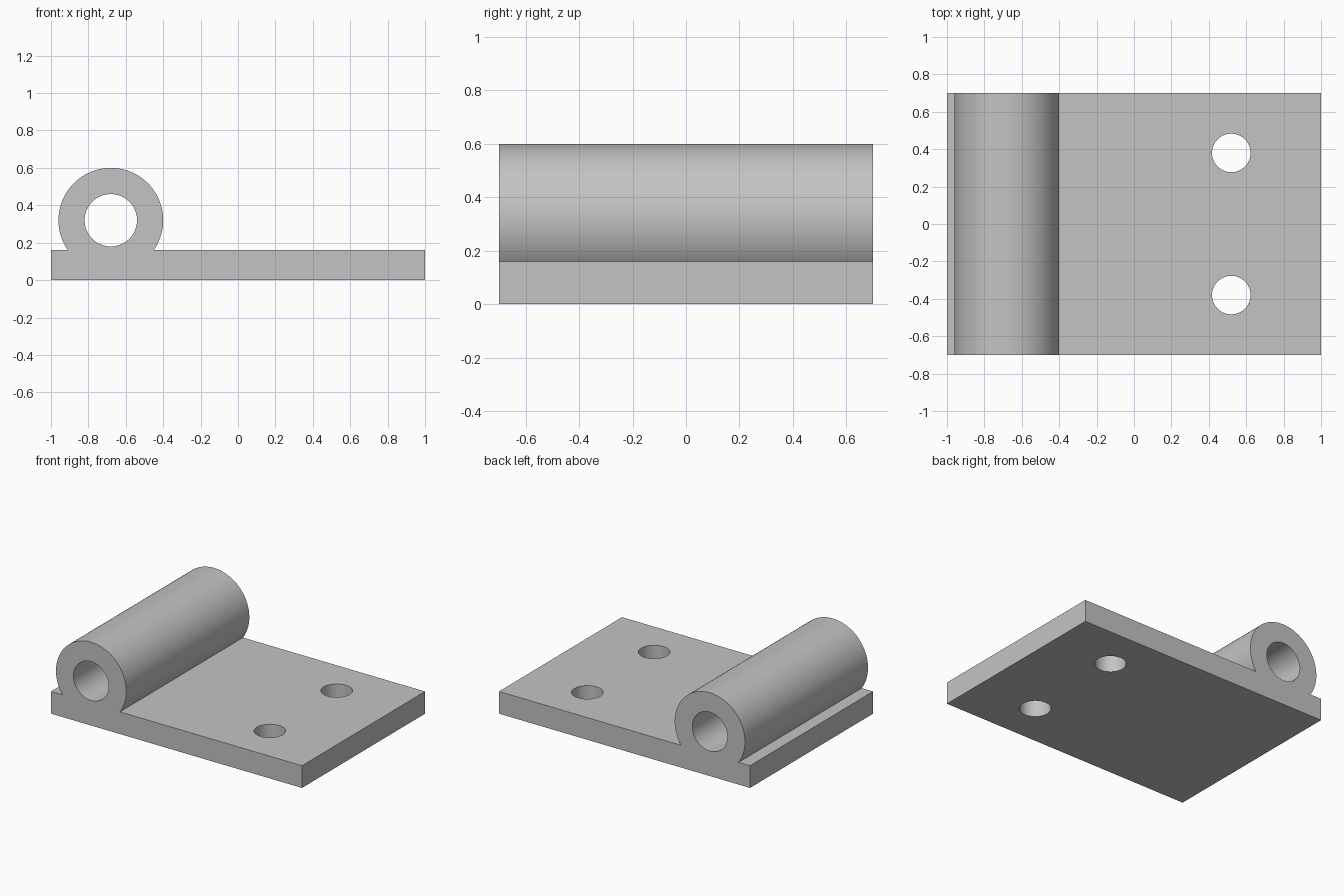
import bpy
import math

cube = bpy.data.objects.get("Cube")
if cube:
    bpy.data.objects.remove(cube, do_unlink=True)

LENGTH, DEPTH, THICK = 2.0, 1.4, 0.16
BARREL_X, BARREL_Z = -0.68, 0.32
BARREL_R, BORE_R = 0.28, 0.14
HOLE_X, HOLE_Y, HOLE_R = 0.52, 0.38, 0.103

steel = bpy.data.materials.new("grey_steel")
steel.use_nodes = True
colour = (0.55, 0.55, 0.55, 1.0)
steel.diffuse_color = colour
steel.node_tree.nodes["Principled BSDF"].inputs["Base Color"].default_value = colour


def cylinder(name, radius, depth, location, along_y=False):
    turn = (math.pi / 2, 0, 0) if along_y else (0, 0, 0)
    bpy.ops.mesh.primitive_cylinder_add(vertices=96, radius=radius, depth=depth,
                                        location=location, rotation=turn)
    obj = bpy.context.object
    obj.name = name
    obj.data.materials.append(steel)
    return obj


def combine(target, tool, operation):
    """Apply a boolean to the target and remove the tool."""
    bpy.context.view_layer.objects.active = target
    mod = target.modifiers.new(operation.lower(), "BOOLEAN")
    mod.object, mod.operation, mod.solver = tool, operation, "EXACT"
    bpy.ops.object.modifier_apply(modifier=mod.name)
    bpy.data.objects.remove(tool, do_unlink=True)


# Flat leaf
bpy.ops.mesh.primitive_cube_add(size=1, location=(0, 0, THICK / 2))
leaf = bpy.context.object
leaf.name = "hinge_leaf"
leaf.scale = (LENGTH, DEPTH, THICK)
bpy.ops.object.transform_apply(location=True, rotation=True, scale=True)
leaf.data.materials.append(steel)

# Barrel fused to the leaf, then bored through
axis = (BARREL_X, 0, BARREL_Z)
combine(leaf, cylinder("barrel", BARREL_R, DEPTH, axis, True), "UNION")
combine(leaf, cylinder("bore", BORE_R, DEPTH + 0.2, axis, True), "DIFFERENCE")

# Two screw holes
for side in (-1, 1):
    spot = (HOLE_X, side * HOLE_Y, THICK / 2)
    combine(leaf, cylinder("screw_hole", HOLE_R, THICK + 0.2, spot), "DIFFERENCE")

# Smooth round walls, crisp edges
bpy.ops.object.select_all(action="DESELECT")
leaf.select_set(True)
bpy.context.view_layer.objects.active = leaf
bpy.ops.object.shade_smooth_by_angle(angle=math.radians(30))
